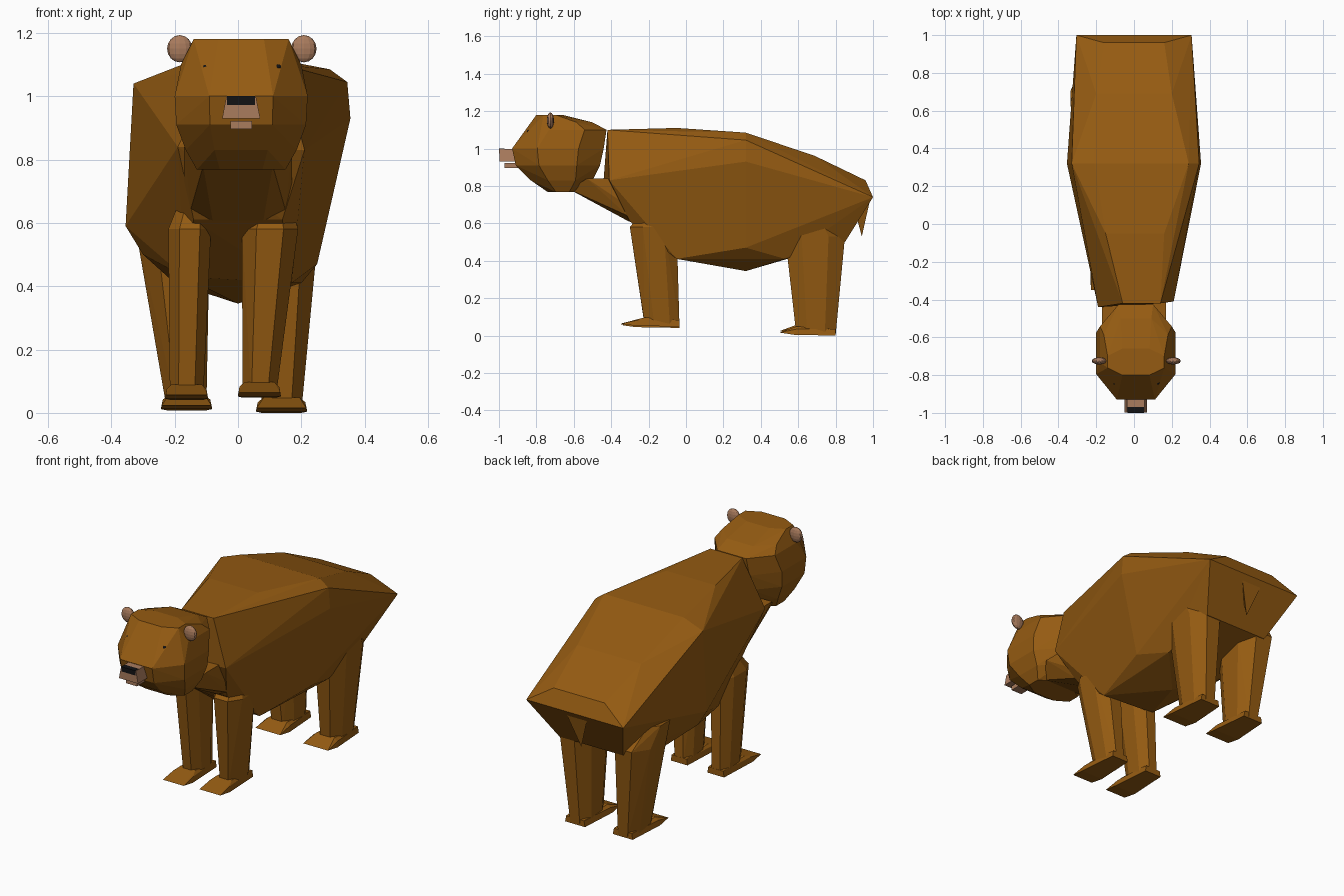
import bpy, bmesh, math
from mathutils import Vector

if "Cube" in bpy.data.objects:
    bpy.data.objects.remove(bpy.data.objects["Cube"])


def material(name, color):
    m = bpy.data.materials.new(name)
    m.diffuse_color = (*color, 1)
    m.use_nodes = True
    m.node_tree.nodes["Principled BSDF"].inputs["Base Color"].default_value = m.diffuse_color
    return m


FUR = material("brown_fur", (0.30, 0.105, 0.006))
SKIN = material("tan_skin", (0.40, 0.20, 0.11))
BLACK = material("black", (0.006, 0.006, 0.007))


def hull(name, points, mat):
    """Faceted solid wrapped around a set of points."""
    bm = bmesh.new()
    for p in points:
        bm.verts.new(p)
    res = bmesh.ops.convex_hull(bm, input=bm.verts[:])
    unused = {v for v in res["geom_interior"] + res["geom_unused"]
              if isinstance(v, bmesh.types.BMVert)}
    bmesh.ops.delete(bm, geom=list(unused), context="VERTS")
    bmesh.ops.dissolve_limit(bm, angle_limit=math.radians(3),
                             verts=bm.verts[:], edges=bm.edges[:])
    bmesh.ops.recalc_face_normals(bm, faces=bm.faces[:])
    me = bpy.data.meshes.new(name)
    bm.to_mesh(me)
    bm.free()
    me.materials.append(mat)
    ob = bpy.data.objects.new(name, me)
    bpy.context.collection.objects.link(ob)
    return ob


def octagon(cx, z, w, y0, y1):
    """Horizontal eight-sided ring with cut corners."""
    cy, d = (y0 + y1) / 2, (y1 - y0) / 2
    return [(cx + sx * w * a, cy + sy * d * b, z)
            for sx in (-1, 1) for sy in (-1, 1) for a, b in ((1, .45), (.48, 1))]


def block(x0, x1, y0, y1, z0, z1, taper=1.0):
    """Box whose top may be narrower in x."""
    c, h = (x0 + x1) / 2, (x1 - x0) / 2
    return [(c + s * h * (taper if z == z1 else 1), y, z)
            for s in (-1, 1) for y in (y0, y1) for z in (z0, z1)]


def ball(name, loc, scale, mat, seg=12, rings=8):
    bpy.ops.mesh.primitive_uv_sphere_add(segments=seg, ring_count=rings, radius=1, location=loc)
    ob = bpy.context.object
    ob.name = name
    ob.scale = scale
    ob.data.materials.append(mat)
    return ob


def mirrored(points):
    return [(s * x, y, z) for x, y, z in points for s in (-1, 1)]


# Torso: slightly lopsided faceted barrel
torso = [
    (-.06, -.42, 1.10), (.14, -.42, 1.10), (-.19, -.44, .84), (.21, -.41, .83),
    (-.15, -.05, 1.11), (.16, -.05, 1.11),
    (-.21, .32, 1.085), (.29, .32, 1.085), (-.33, .32, 1.04), (.345, .32, 1.045),
    (.355, .32, .93), (-.355, .32, .59), (-.30, .32, .50), (.25, .32, .47), (0, .32, .345),
    (.17, -.05, .41), (-.17, -.05, .43), (0, -.15, .51), (.20, .53, .41), (-.20, .53, .41),
]
torso += mirrored([(.14, -.30, .61), (.20, .69, .96), (.16, .96, .83),
                   (.305, 1.0, .74), (.20, .85, .50)])
hull("torso", torso, FUR)

# Neck and chest wedge
hull("neck", mirrored([(.11, -.62, .78), (.17, -.53, .84), (.17, -.38, .84),
                       (.17, -.32, .70), (.08, -.30, .607), (.15, -.31, .64)]), FUR)

# Head: stacked octagonal rings
head = []
for z, w, y0, y1 in ((1.18, .15, -.80, -.66), (1.14, .17, -.81, -.50),
                     (1.10, .19, -.85, -.425), (1.0, .21, -.93, -.44),
                     (.91, .205, -.91, -.46), (.83, .175, -.83, -.50),
                     (.768, .14, -.74, -.58)):
    head += octagon(.01, z, w, y0, y1)
hull("head", head, FUR)

# Muzzle, nose and lower jaw
hull("muzzle", block(-.05, .07, -.998, -.88, .93, .998, .78), SKIN)
hull("nose", block(-.034, .054, -1.0, -.97, .973, 1.0), BLACK)
hull("lower_jaw", block(-.024, .044, -.97, -.86, .897, .922), SKIN)

# Ears and eyes
for side, s in (("left", 1), ("right", -1)):
    ball(side + "_ear", (.012 + s * .196, -.725, 1.15), (.04, .019, .043), SKIN)
    ball(side + "_eye", (.012 + s * .113, -.835, 1.09), (.014, .016, .012), BLACK)


# Legs: tapered shafts with flat wedge paws
def leg(name, top, mid, bottom, toe_y):
    """top, mid and bottom are (x0, x1, y0, y1, z)."""
    pts = []
    for x0, x1, y0, y1, z in (top, mid, bottom):
        pts += octagon((x0 + x1) / 2, z, (x1 - x0) / 2, y0, y1)
    hull(name, pts, FUR)
    x0, x1, y0, y1, z = bottom
    c, h = (x0 + x1) / 2, (x1 - x0) / 2
    paw = [(c + s * h * k, y, zz) for s in (-1, 1) for k, y, zz in
           ((1.25, toe_y, z + .012), (1.3, toe_y + .08, z), (1.0, y1, z - .004),
            (.9, y0, z + .045), (.9, y1, z + .03), (1.2, toe_y + .09, z + .03))]
    hull(name + "_paw", paw, FUR)


leg("right_front_leg", (-.18, -.10, -.22, -.08, .68), (-.22, -.085, -.30, -.05, .58),
    (-.215, -.11, -.22, -.035, .045), -.35)
leg("left_front_leg", (.06, .16, -.22, -.08, .68), (.012, .19, -.30, -.05, .58),
    (.015, .12, -.22, -.035, .052), -.35)
leg("right_hind_leg", (-.335, -.16, .57, .76, .65), (-.31, -.09, .53, .85, .53),
    (-.225, -.10, .59, .80, .012), .50)
leg("left_hind_leg", (.08, .26, .57, .76, .65), (.06, .25, .53, .85, .53),
    (.075, .20, .59, .80, .004), .50)

# Short pointed tail
hull("tail", [(-.07, .985, .73), (.07, .985, .73), (0, .94, .53), (0, .90, .68)], FUR)
